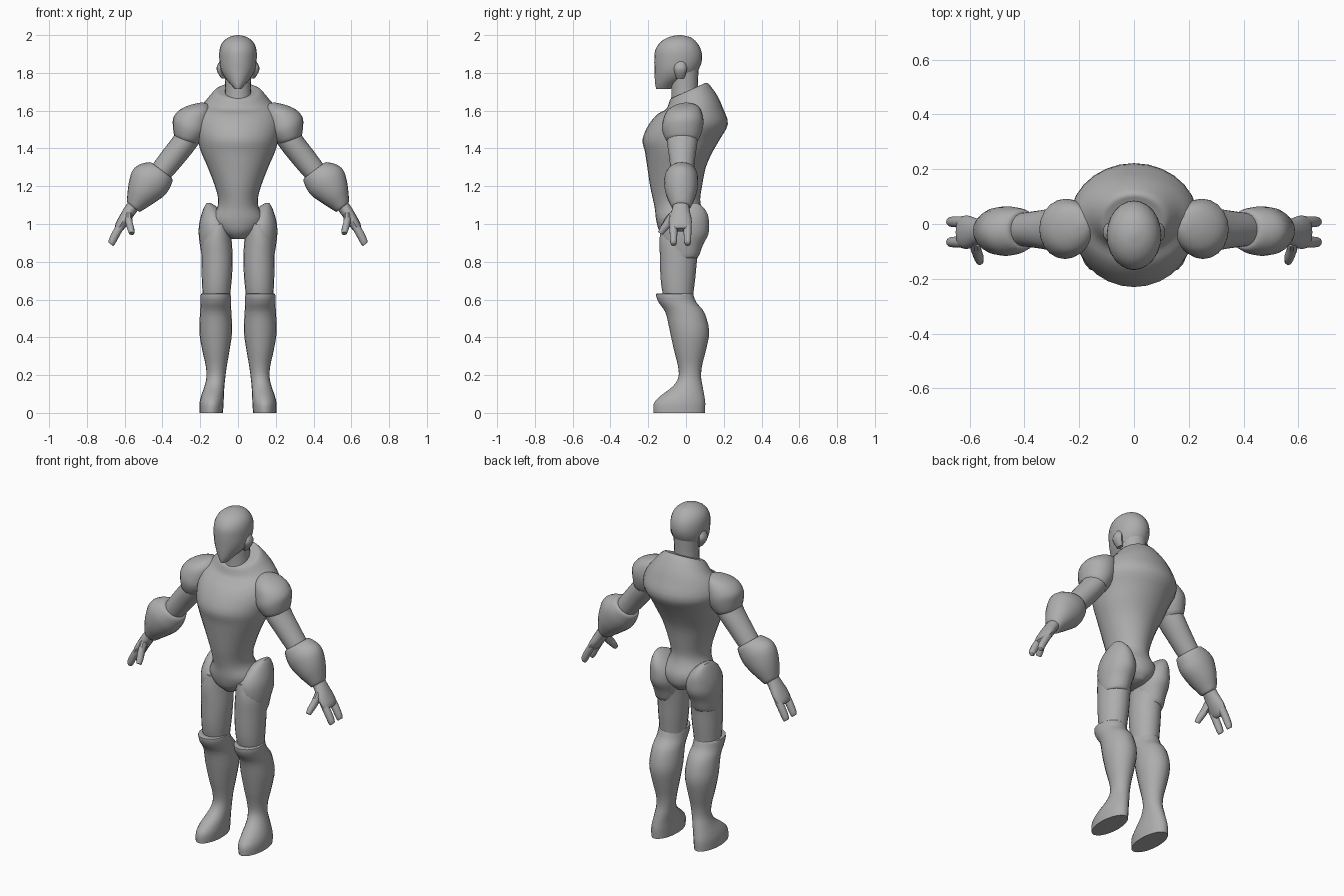
import bpy, bmesh, math
from mathutils import Vector, Euler

grey = bpy.data.materials.new("matte grey")
grey.diffuse_color = (0.42, 0.42, 0.42, 1)


def finish(name, bm, mirror):
    bmesh.ops.recalc_face_normals(bm, faces=bm.faces)
    me = bpy.data.meshes.new(name)
    bm.to_mesh(me)
    bm.free()
    me.materials.append(grey)
    ob = bpy.data.objects.new(name, me)
    bpy.context.collection.objects.link(ob)
    bpy.ops.object.select_all(action='DESELECT')
    ob.select_set(True)
    bpy.context.view_layer.objects.active = ob
    bpy.ops.object.shade_smooth_by_angle(angle=math.radians(42))
    if mirror:
        mod = ob.modifiers.new("mirror", 'MIRROR')
        mod.use_mirror_merge = False
        ob_empty = bpy.data.objects.get("mirror_centre")
        mod.mirror_object = ob_empty
    return ob


def loft(name, rings, mirror=False, n=20, steps=3):
    """rings: x, y, z, rx, ry, tilt about y, tilt about x; smoothly joined"""
    rings = [tuple(r) + (0,) * (7 - len(r)) for r in rings]
    dense = []
    for i in range(len(rings) - 1):
        a, b = rings[max(i - 1, 0)], rings[i]
        c, d = rings[i + 1], rings[min(i + 2, len(rings) - 1)]
        for k in range(steps):
            t = k / steps
            dense.append([0.5 * (2 * q + (r - p) * t + (2 * p - 5 * q + 4 * r - s) * t * t
                                 + (3 * q - p - 3 * r + s) * t ** 3)
                          for p, q, r, s in zip(a, b, c, d)])
    dense.append(rings[-1])
    bm = bmesh.new()
    loops = []
    for x, y, z, rx, ry, ty, tx in dense:
        rot = Euler((tx, ty, 0)).to_matrix()
        loops.append([bm.verts.new(Vector((x, y, z)) + rot @ Vector(
            (rx * math.cos(j * math.tau / n), ry * math.sin(j * math.tau / n), 0)))
            for j in range(n)])
    for p, q in zip(loops, loops[1:]):
        for j in range(n):
            bm.faces.new((p[j], p[j - 1], q[j - 1], q[j]))
    bm.faces.new(loops[0])
    bm.faces.new(loops[-1])
    return finish(name, bm, mirror)


def upright(rows, x=None):
    """rows: z, half width, front y, back y, (x centre or tilt about x)"""
    out = []
    for z, w, f, b, e in rows:
        out.append((e if x is None else x, (f + b) / 2, z, w, (b - f) / 2, 0,
                    0 if x is None else e))
    return out


# Torso from crotch to raised collar
loft("torso", upright([
    (0.92, 0.04, -0.10, 0.07, 0), (0.96, 0.11, -0.14, 0.105, 0),
    (1.02, 0.145, -0.158, 0.11, 0), (1.08, 0.113, -0.165, 0.085, 0),
    (1.13, 0.105, -0.175, 0.075, 0), (1.20, 0.122, -0.19, 0.085, 0),
    (1.30, 0.16, -0.205, 0.105, 0), (1.38, 0.195, -0.217, 0.14, 0),
    (1.45, 0.215, -0.23, 0.18, 0), (1.53, 0.235, -0.195, 0.222, 0),
    (1.60, 0.215, -0.15, 0.195, 0.1), (1.65, 0.17, -0.11, 0.165, 0.3),
    (1.70, 0.125, -0.095, 0.125, 0.42), (1.705, 0.10, -0.08, 0.10, 0.42)], x=0), n=28)

# Neck and head
loft("neck", upright([(1.62, 0.075, -0.08, 0.07, 0), (1.72, 0.068, -0.078, 0.062, 0),
                      (1.86, 0.075, -0.09, 0.07, 0)], x=0))
loft("head", upright([
    (1.715, 0.018, -0.158, -0.08, 0), (1.74, 0.04, -0.163, -0.05, 0),
    (1.78, 0.073, -0.166, 0.035, 0), (1.82, 0.092, -0.167, 0.068, 0),
    (1.87, 0.099, -0.168, 0.085, 0), (1.92, 0.098, -0.163, 0.08, 0),
    (1.96, 0.083, -0.138, 0.058, 0), (1.988, 0.05, -0.095, 0.025, 0),
    (2.0, 0.008, -0.045, -0.025, 0)], x=0), n=24)
loft("ear", [(0.075, -0.03, 1.77, 0.012, 0.02), (0.088, -0.03, 1.80, 0.019, 0.03),
             (0.092, -0.03, 1.83, 0.021, 0.034), (0.085, -0.03, 1.865, 0.01, 0.02)],
     True, n=12)

# Shoulder caps
loft("shoulder_cap", [
    (0.272, -0.02, 1.445, 0.052, 0.068, -0.3), (0.272, -0.02, 1.445, 0.068, 0.086, -0.3),
    (0.255, -0.02, 1.50, 0.093, 0.107, -0.25), (0.245, -0.015, 1.55, 0.098, 0.107, -0.15),
    (0.228, -0.01, 1.60, 0.086, 0.09, 0), (0.215, 0, 1.63, 0.055, 0.055, 0.1),
    (0.20, 0, 1.642, 0.01, 0.01, 0.1)], True)

# Arms: upper arm, wide gauntlet, hand
S = -0.65
loft("upper_arm", [
    (0.24, -0.02, 1.50, 0.07, 0.08, -0.4), (0.285, -0.02, 1.43, 0.066, 0.08, -0.5),
    (0.34, -0.02, 1.36, 0.064, 0.07, S), (0.40, -0.02, 1.285, 0.06, 0.062, S),
    (0.46, -0.02, 1.21, 0.05, 0.055, S)], True)
loft("gauntlet", [
    (0.405, -0.022, 1.285, 0.055, 0.055, S), (0.408, -0.022, 1.28, 0.078, 0.074, S),
    (0.445, -0.025, 1.25, 0.103, 0.088, S), (0.475, -0.026, 1.215, 0.107, 0.09, S),
    (0.51, -0.026, 1.165, 0.086, 0.082, S), (0.54, -0.025, 1.115, 0.058, 0.062, S),
    (0.553, -0.025, 1.09, 0.042, 0.048, S), (0.553, -0.025, 1.09, 0.03, 0.03, S)], True)
loft("palm", [
    (0.545, -0.025, 1.11, 0.034, 0.042, S), (0.573, -0.028, 1.07, 0.033, 0.048, S),
    (0.602, -0.03, 1.025, 0.031, 0.06, S), (0.628, -0.03, 0.985, 0.026, 0.058, S),
    (0.638, -0.03, 0.97, 0.015, 0.045, S)], True, n=16)
for label, dy in (("front", -0.066), ("back", 0.008)):
    loft(label + "_finger", [
        (0.615, dy, 1.0, 0.021, 0.021, S), (0.645, dy, 0.95, 0.022, 0.021, S),
        (0.668, dy, 0.905, 0.02, 0.018, S), (0.673, dy, 0.892, 0.014, 0.013, S)],
        True, n=10)
loft("thumb", [
    (0.58, -0.06, 1.05, 0.02, 0.026, -0.3, -0.5), (0.577, -0.09, 1.01, 0.02, 0.024, -0.2, -0.6),
    (0.568, -0.118, 0.975, 0.019, 0.02, 0, -0.6), (0.563, -0.137, 0.95, 0.014, 0.015, 0, -0.6)],
    True, n=10)

# Hip guards wrapped round the outer thigh
loft("hip_guard", upright([
    (0.82, 0.06, -0.08, 0.05, 0.125), (0.83, 0.07, -0.095, 0.068, 0.122),
    (0.89, 0.082, -0.12, 0.09, 0.12), (0.945, 0.088, -0.13, 0.118, 0.12),
    (1.00, 0.084, -0.125, 0.122, 0.122), (1.05, 0.062, -0.095, 0.115, 0.132),
    (1.09, 0.034, -0.045, 0.09, 0.145), (1.11, 0.012, 0.0, 0.06, 0.155)]), True)

# Legs: thigh, then boot with flared knee and foot
loft("thigh", upright([
    (0.55, 0.065, -0.10, 0.03, 0.115), (0.64, 0.074, -0.125, 0.04, 0.114),
    (0.72, 0.08, -0.135, 0.05, 0.112), (0.82, 0.083, -0.138, 0.06, 0.111),
    (0.92, 0.079, -0.14, 0.08, 0.113), (1.0, 0.06, -0.13, 0.09, 0.10)]), True)
loft("boot", upright([
    (0.63, 0.055, -0.12, 0.03, 0.118), (0.63, 0.078, -0.158, 0.037, 0.118),
    (0.585, 0.08, -0.145, 0.055, 0.118), (0.53, 0.083, -0.108, 0.098, 0.118),
    (0.43, 0.087, -0.085, 0.123, 0.118), (0.33, 0.072, -0.063, 0.105, 0.117),
    (0.25, 0.056, -0.043, 0.085, 0.115), (0.19, 0.05, -0.04, 0.08, 0.117),
    (0.14, 0.053, -0.07, 0.088, 0.125), (0.09, 0.06, -0.135, 0.097, 0.135),
    (0.05, 0.064, -0.17, 0.102, 0.14), (0.0, 0.062, -0.172, 0.1, 0.142)]), True)
